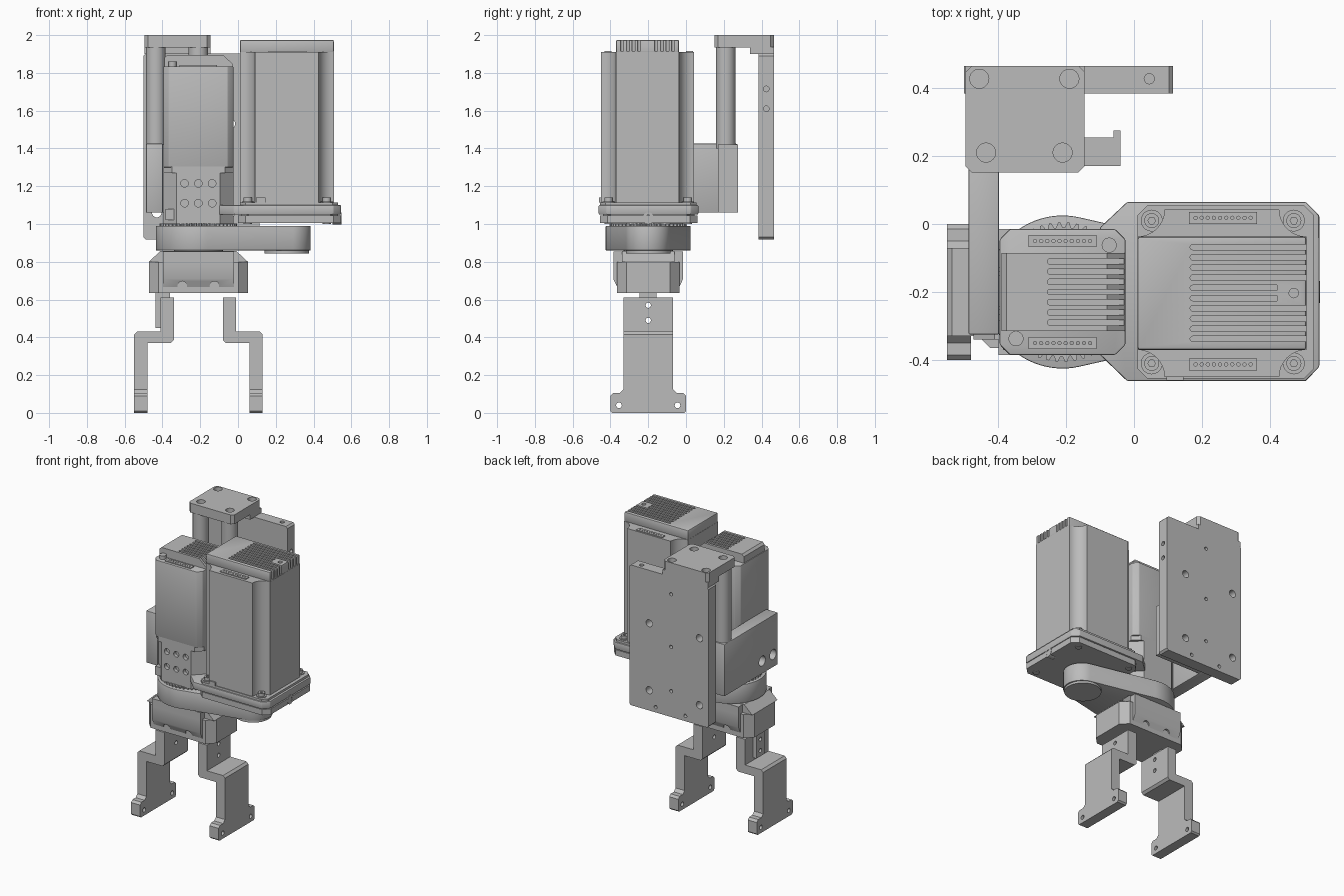
import bpy, bmesh
from math import sin, cos, pi, radians, acos

cube = bpy.data.objects.get("Cube")
if cube:
    bpy.data.objects.remove(cube, do_unlink=True)

grey = bpy.data.materials.new("machined grey")
grey.use_nodes = True
grey.diffuse_color = (0.5, 0.5, 0.5, 1)
grey.node_tree.nodes["Principled BSDF"].inputs["Base Color"].default_value = (0.5, 0.5, 0.5, 1)

AXES = {"x": lambda u, v, w: (w, u, v),
        "y": lambda u, v, w: (u, w, v),
        "z": lambda u, v, w: (u, v, w)}


# ---- helpers: profiles ----
def arc(cu, cv, r, a0, a1, n=12):
    return [(cu + r * cos(a0 + (a1 - a0) * i / n), cv + r * sin(a0 + (a1 - a0) * i / n))
            for i in range(n + 1)]


def circle(cu, cv, r, n=24):
    return arc(cu, cv, r, 0, 2 * pi, n)[:-1]


def rect(u0, u1, v0, v1, c=0):
    if not c:
        return [(u0, v0), (u1, v0), (u1, v1), (u0, v1)]
    return [(u0 + c, v0), (u1 - c, v0), (u1, v0 + c), (u1, v1 - c),
            (u1 - c, v1), (u0 + c, v1), (u0, v1 - c), (u0, v0 + c)]


def slot(u0, u1, v, r):
    return arc(u0 + r, v, r, pi / 2, 3 * pi / 2, 8) + [(u1, v - r), (u1, v + r)]


# ---- helpers: solids ----
def solid(name, prisms):
    """Extrude each (profile, axis, low, high) into one object."""
    bm = bmesh.new()
    for pts, axis, lo, hi in prisms:
        f = AXES[axis]
        a = [bm.verts.new(f(u, v, lo)) for u, v in pts]
        b = [bm.verts.new(f(u, v, hi)) for u, v in pts]
        bm.faces.new(a)
        bm.faces.new(b)
        for i in range(len(a)):
            j = (i + 1) % len(a)
            bm.faces.new((a[i], a[j], b[j], b[i]))
    bmesh.ops.recalc_face_normals(bm, faces=bm.faces)
    me = bpy.data.meshes.new(name)
    bm.to_mesh(me)
    bm.free()
    me.materials.append(grey)
    ob = bpy.data.objects.new(name, me)
    bpy.context.collection.objects.link(ob)
    return ob


def part(name, prisms, cuts=(), bevel=0):
    ob = solid(name, prisms)
    cutter = None
    if bevel:
        m = ob.modifiers.new("edge", "BEVEL")
        m.width, m.segments, m.limit_method = bevel, 2, "ANGLE"
        m.angle_limit = radians(40)
    if cuts:
        cutter = solid("cutter", cuts)
        cutter.hide_render = True
        m = ob.modifiers.new("cut", "BOOLEAN")
        m.operation, m.solver, m.object = "DIFFERENCE", "EXACT", cutter
    if bevel or cuts:
        bpy.context.view_layer.update()
        ev = ob.evaluated_get(bpy.context.evaluated_depsgraph_get())
        me = bpy.data.meshes.new_from_object(ev)
        ob.modifiers.clear()
        ob.data = me
    if cutter:
        bpy.data.objects.remove(cutter, do_unlink=True)
    ob.data.shade_smooth()
    ob.data.set_sharp_from_angle(angle=radians(28))
    return ob


CX, CY = -0.21, -0.2   # gripper axis

# ---- large motor: body with scooped corners, finned cap, flange ----
X0, X1, Y0, Y1, R = 0.01, 0.507, -0.45, 0.043, 0.08
body = (arc(X0, Y0, R, pi / 2, 0, 8) + arc(X1, Y0, R, pi, pi / 2, 8)
        + arc(X1, Y1, R, 1.5 * pi, pi, 8) + arc(X0, Y1, R, 0, -pi / 2, 8))
part("large_motor_body", [(body, "z", 1.1, 1.91)])
fins = [(slot(0.165, 0.42 if i in (4, 5) else 0.53, -0.068 - 0.03 * i, 0.008), "z", 1.915, 2)
        for i in range(10)]
part("large_motor_cap", [(rect(X0, X1, -0.37, -0.037), "z", 1.905, 1.975)],
     fins + [(circle(0.47, -0.203, 0.014), "z", 1.95, 2)], 0.008)

plan = [(-0.02, 0.065), (0.505, 0.065), (0.545, 0.025), (0.545, -0.42),
        (0.505, -0.462), (-0.02, -0.462), (-0.1, -0.385), (-0.1, -0.01)]
bolts = [(x, y) for x in (0.052, 0.47) for y in (0.01, -0.41)]
part("large_motor_flange", [(plan, "z", 1.05, 1.1)], bevel=0.005)
part("large_motor_pad", [(rect(0.01, 0.53, -0.455, 0.055, 0.03), "z", 1.1, 1.115)])
part("large_motor_base", [(rect(0, 0.545, -0.455, 0.06, 0.04), "z", 1.005, 1.045),
                          (rect(0.015, 0.53, -0.44, 0.045, 0.04), "z", 1.04, 1.055)])
part("flange_bolts", [(circle(x, y, 0.032), "z", 1.11, 1.12) for x, y in bolts]
     + [(circle(x, y, 0.022), "z", 1.0, 1.14) for x, y in bolts],
     [(circle(x, y, 0.011, 6), "z", 1.125, 1.2) for x, y in bolts])
part("cable_port", [(circle(CY, 1.03, 0.032), "x", 0.5, 0.547)],
     [(circle(CY, 1.03, 0.018), "x", 0.53, 0.6)])
part("motor_plug", [(rect(0.095, 0.145, -0.46, -0.43), "z", 1.115, 1.14)])

# ---- small motor ----
part("small_motor_body", [(rect(-0.395, -0.025, -0.385, -0.015, 0.03), "z", 1.3, 1.835)], bevel=0.005)
part("small_motor_cap",
     [([(-0.39, 1.83), (-0.025, 1.83), (-0.03, 1.85), (-0.08, 1.895), (-0.375, 1.895), (-0.39, 1.88)],
       "y", -0.315, -0.085)],
     [(slot(-0.255, 0, CY + 0.03 * i, 0.008), "z", 1.845, 2) for i in range(-3, 4)])
part("small_motor_screws", [(circle(-0.073, -0.062, 0.022), "z", 1.83, 1.86),
                            (circle(-0.347, -0.337, 0.022), "z", 1.83, 1.86)])
part("small_motor_neck", [(rect(-0.395, -0.025, -0.385, -0.015, 0.07), "z", 1.0, 1.27),
                          (rect(-0.395, -0.025, -0.385, -0.015, 0.045), "z", 1.27, 1.305)],
     [(circle(CX + dx, z, 0.02), "y", -0.4, -0.36)
      for dx in (-0.073, 0, 0.073) for z in (1.11, 1.215)])
part("small_motor_plug", [(rect(-0.385, -0.335, -0.37, -0.3), "z", 1.02, 1.08)])

# ---- pin strips on both motors ----
strips = [(0.262, 0.018, 1.91), (0.262, -0.413, 1.91), (CX, -0.05, 1.835), (CX, -0.35, 1.835)]
part("pin_strips", [(rect(x - 0.1, x + 0.1, y - 0.018, y + 0.018), "z", z - 0.005, z + 0.006)
                    for x, y, z in strips],
     [(circle(x + 0.018 * (i - 4.5), y, 0.005, 8), "z", z, z + 0.02)
      for x, y, z in strips for i in range(10)])

# ---- belt cover, drive gear and shafts ----
t = acos(0.105 / 0.475)
part("belt_cover", [(arc(CX, CY, 0.225, t, 2 * pi - t, 48) + arc(0.265, CY, 0.12, -t, t, 24),
                     "z", 0.86, 0.99)], bevel=0.004)
part("pulley_cap", [(circle(0.258, CY, 0.118, 40), "z", 0.845, 0.865)])
teeth = []
for i in range(48):
    for k, r in enumerate((0.19, 0.205, 0.205, 0.19)):
        a = 2 * pi * (i + k * 0.25) / 48
        teeth.append((CX + r * cos(a), CY + r * sin(a)))
part("drive_gear", [(teeth, "z", 0.98, 1.003)])
part("output_shaft", [(circle(CX, CY, 0.13, 32), "z", 0.8, 0.9)])

# ---- gripper body ----
part("gripper_core", [([(-0.385, 0.8), (-0.385, 0.71), (-0.35, 0.635), (-0.05, 0.635),
                        (-0.015, 0.71), (-0.015, 0.8)], "x", CX - 0.188, CX + 0.188)],
     [(circle(CX + dx, 0.672, 0.025), "y", y, y + 0.08) for dx in (-0.085, 0.085) for y in (-0.42, -0.06)])
part("gripper_ends", [(rect(CX - 0.262, CX + 0.262, CY - 0.165, CY + 0.165, 0.05), "z", 0.635, 0.8)])
part("gripper_top", [([(CX - 0.262, 0.8), (CX + 0.262, 0.8), (CX + 0.2, 0.858), (CX - 0.2, 0.858)],
                      "y", CY - 0.14, CY + 0.14),
                     (rect(CX - 0.188, CX + 0.188, CY - 0.185, CY + 0.185), "z", 0.8, 0.855)])

# ---- jaws and stepped fingers, mirrored about the gripper axis ----
pin_holes = [(circle(CY, z, 0.014, 16), "x", -1, 1) for z in (0.49, 0.57)]
foot_holes = [(circle(y, 0.04, 0.015, 16), "x", -1, 1) for y in (-0.355, -0.045)]
foot = [(-0.39, 0), (-0.4, 0.01), (-0.4, 0.09), (-0.385, 0.105), (-0.35, 0.105), (-0.33, 0.125)]
foot += [(2 * CY - y, z) for y, z in reversed(foot)]
step = [(0.34, 0.1), (0.27, 0.1), (0.27, 0.37), (0.145, 0.37), (0.13, 0.385), (0.13, 0.61),
        (0.2, 0.61), (0.2, 0.43), (0.325, 0.43), (0.34, 0.415)]
for side, s in (("right", -1), ("left", 1)):
    def span(a, b):
        return sorted((CX + s * a, CX + s * b))
    part(side + "_jaw", [(rect(CY - 0.045, CY + 0.045, 0.45, 0.64), "x", *span(0.199, 0.228)),
                         (rect(*span(0.15, 0.228), CY - 0.045, CY + 0.045), "z", 0.605, 0.64)], pin_holes)
    part(side + "_finger", [([(CX + s * u, z) for u, z in step], "y", CY - 0.13, CY + 0.13)], pin_holes)
    part(side + "_fingertip", [(foot, "x", *span(0.27, 0.34))], foot_holes)

# ---- side bracket and lift cylinder ----
part("side_bracket", [(rect(-0.325, 0.27, 1.06, 1.425), "x", -0.487, -0.397)],
     [(circle(y, 1.15, 0.035), "x", -0.6, -0.44) for y in (-0.15, -0.27)], 0.005)
part("lift_cylinder", [(rect(-0.4, -0.06, 0.17, 0.255), "z", 1.06, 1.42),
                       (rect(-0.06, -0.04, 0.17, 0.275), "z", 1.06, 1.42)])
posts = [(-0.435, 0.21), (-0.21, 0.21)]
part("guide_posts", [(circle(x, y, 0.052, 32), "z", 1.4, 1.94) for x, y in posts])

# ---- top plate and back plate ----
screws = posts + [(-0.455, 0.427), (-0.19, 0.427)]
part("top_plate", [(rect(-0.495, -0.145, 0.152, 0.465, 0.018), "z", 1.935, 2)],
     [(circle(x, y, 0.028), "z", 1.965, 2.1) for x, y in screws])
part("top_plate_lip", [(rect(-0.495, -0.145, 0.34, 0.465), "z", 1.9, 1.936)])
large = [(x, z) for x in (-0.04, -0.43) for z in (1.06, 1.53)]
small = [(-0.21, 1.78), (-0.21, 1.41), (-0.21, 1.1), (-0.09, 0.955), (-0.32, 0.955)]
part("back_plate", [(rect(-0.5, 0.115, 0.918, 1.902, 0.012), "y", 0.384, 0.465)],
     [(circle(x, z, 0.025), "y", 0.3, 0.6) for x, z in large]
     + [(circle(x, z, 0.012, 16), "y", 0.42, 0.6) for x, z in small]
     + [(circle(0.425, z, 0.015, 16), "x", 0.06, 0.2) for z in (1.61, 1.715)]
     + [(circle(0.045, 0.427, 0.015, 16), "z", 1.85, 2)])
